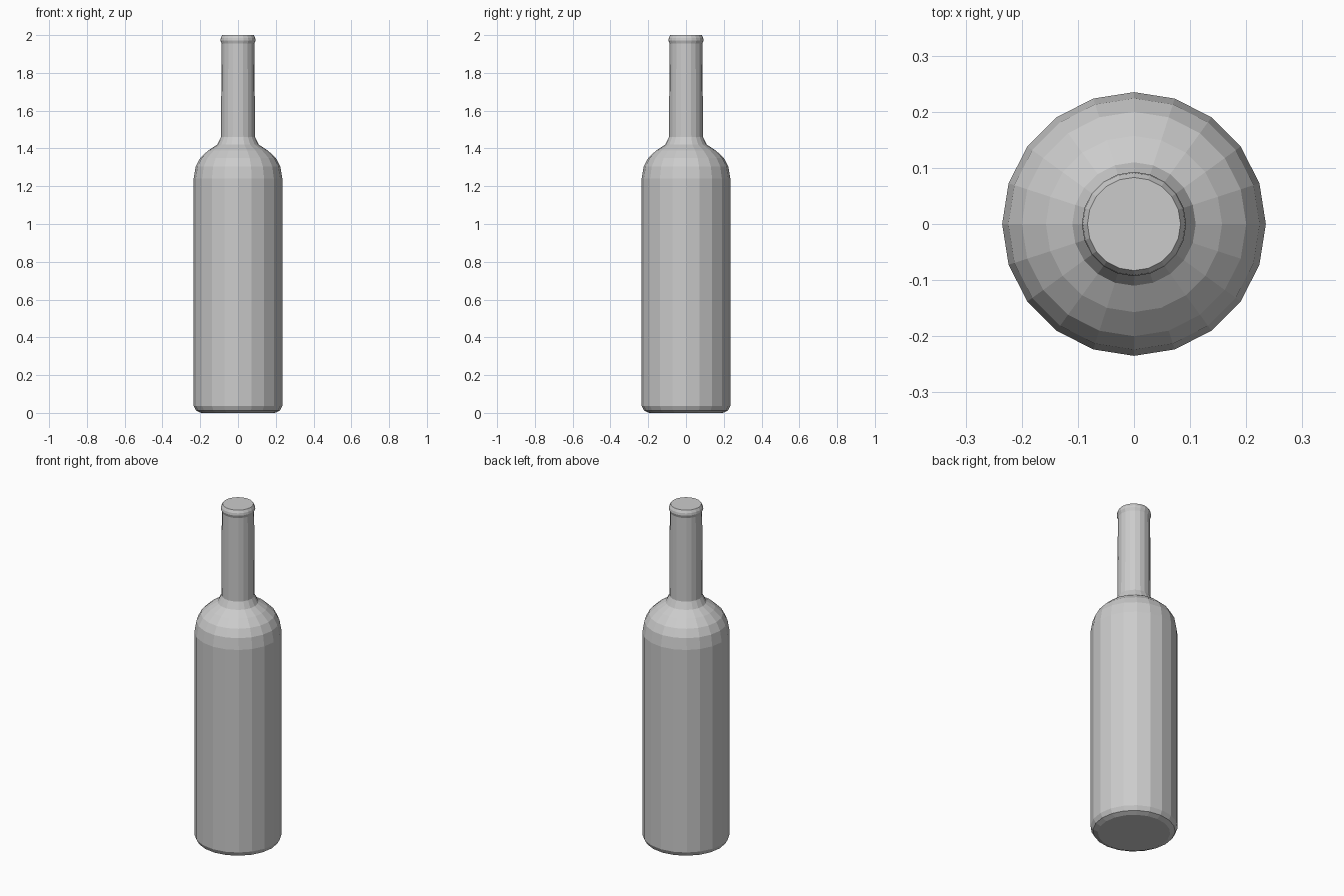
import bpy, bmesh
from math import cos, sin, tau

if "Cube" in bpy.data.objects:
    bpy.data.objects.remove(bpy.data.objects["Cube"])

SIDES = 20

# Outline from base to mouth: (radius, height)
profile = [
    (0.195, 0.0), (0.222, 0.012), (0.235, 0.037),      # base bevel
    (0.235, 1.24), (0.224, 1.305), (0.20, 1.35),       # body and shoulder
    (0.157, 1.39), (0.11, 1.42), (0.09, 1.46),         # shoulder into neck
    (0.087, 1.955), (0.093, 1.972), (0.091, 1.985), (0.083, 2.0),  # neck and lip
]

bm = bmesh.new()
rings = [[bm.verts.new((r * cos(tau * i / SIDES), r * sin(tau * i / SIDES), z))
          for i in range(SIDES)] for r, z in profile]

# Walls between neighbouring rings
for low, high in zip(rings, rings[1:]):
    for i in range(SIDES):
        j = (i + 1) % SIDES
        bm.faces.new((low[i], low[j], high[j], high[i]))

# Flat base and closed mouth
bm.faces.new(rings[0][::-1])
bm.faces.new(rings[-1])

mesh = bpy.data.meshes.new("bottle")
bm.to_mesh(mesh)
bm.free()
bottle = bpy.data.objects.new("bottle", mesh)
bpy.context.collection.objects.link(bottle)
